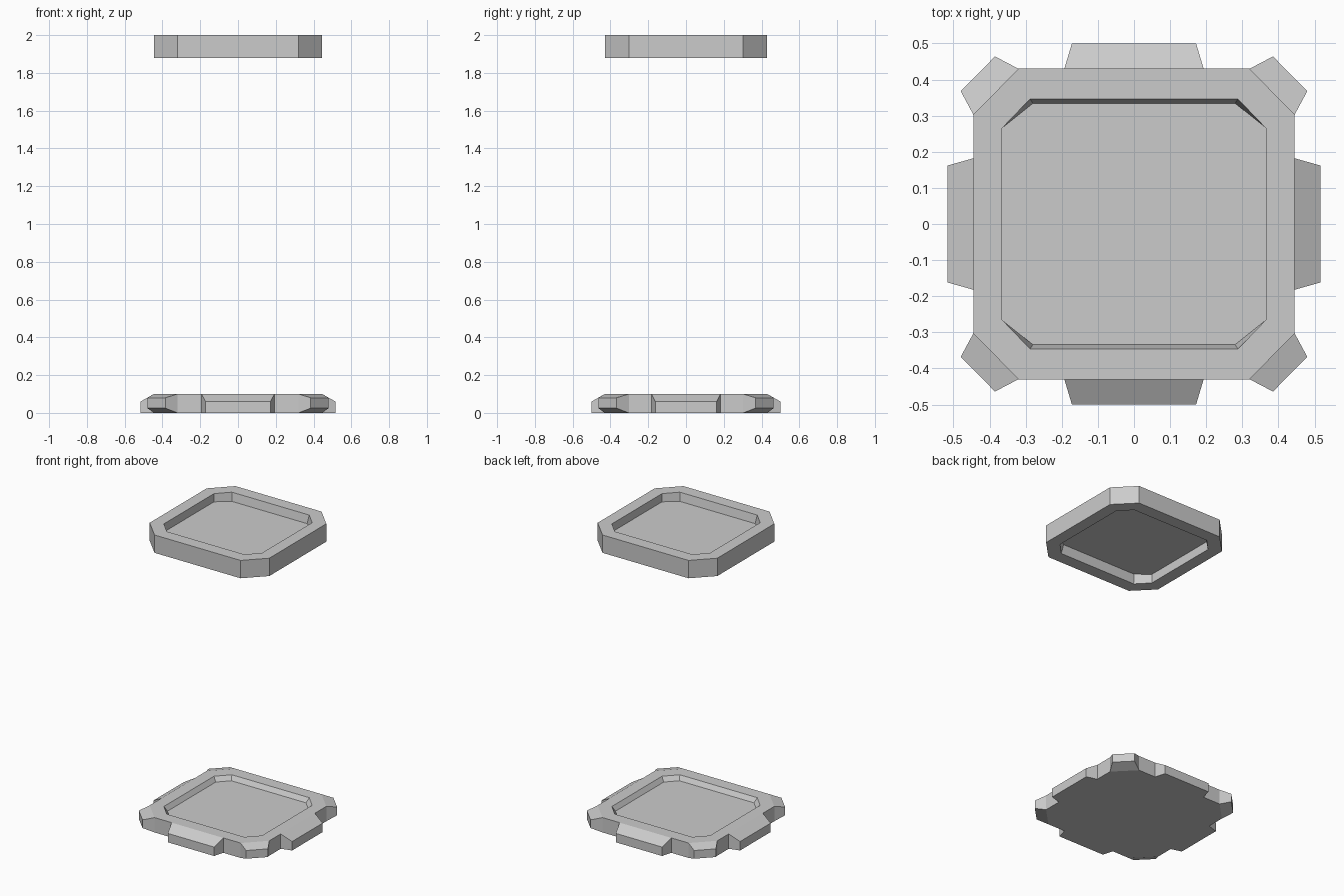
import bpy, bmesh
from math import copysign

cube = bpy.data.objects.get("Cube")
if cube:
    bpy.data.objects.remove(cube)

grey = bpy.data.materials.new("light_grey")
grey.use_nodes = True
GREY = (0.6, 0.6, 0.6, 1)
grey.diffuse_color = GREY
grey.node_tree.nodes["Principled BSDF"].inputs["Base Color"].default_value = GREY


def octagon(x, y, cx, cy):
    """Chamfered rectangle: half sizes x, y and corner points cx, cy."""
    return [(x, -cy), (x, cy), (cx, y), (-cx, y),
            (-x, cy), (-x, -cy), (-cx, -y), (cx, -y)]


def loft(name, sections):
    """Join equal rings of (outline, z) from bottom to top and cap both ends."""
    bm = bmesh.new()
    rings = [[bm.verts.new((x, y, z)) for x, y in pts] for pts, z in sections]
    for low, high in zip(rings, rings[1:]):
        for i in range(len(low)):
            j = (i + 1) % len(low)
            bm.faces.new((low[i], low[j], high[j], high[i]))
    bm.faces.new(rings[0][::-1])
    bm.faces.new(rings[-1])
    finish(name, bm)


def block(name, bottom, top):
    """Solid between two four-point loops of 3D points."""
    bm = bmesh.new()
    a = [bm.verts.new(p) for p in bottom]
    b = [bm.verts.new(p) for p in top]
    bm.faces.new(a[::-1])
    bm.faces.new(b)
    for i in range(4):
        j = (i + 1) % 4
        bm.faces.new((a[i], a[j], b[j], b[i]))
    finish(name, bm)


def finish(name, bm):
    bmesh.ops.recalc_face_normals(bm, faces=bm.faces)
    mesh = bpy.data.meshes.new(name)
    bm.to_mesh(mesh)
    bm.free()
    mesh.materials.append(grey)
    bpy.context.collection.objects.link(bpy.data.objects.new(name, mesh))


outer = octagon(0.445, 0.43, 0.32, 0.303)
rim = octagon(0.365, 0.346, 0.288, 0.266)
floor = octagon(0.365, 0.334, 0.28, 0.266)
base_floor = octagon(0.345, 0.326, 0.278, 0.256)

# Floating upper plate, recessed above and below
loft("upper_plate", [(floor, 1.94), (rim, 1.88), (outer, 1.88),
                     (outer, 2.0), (rim, 2.0), (floor, 1.945)])

# Base plate with a shallow recess
loft("base_plate", [(outer, 0), (outer, 0.1), (rim, 0.1), (base_floor, 0.07)])


# Sloped tabs on the four sides
def side_tab(name, place, edge, tip, wide, narrow):
    bottom = [(edge, -wide, 0), (tip, -narrow, 0), (tip, narrow, 0), (edge, wide, 0)]
    top = [(u, v, 0.1 if u == edge else 0.06) for u, v, _ in bottom]
    block(name, [place(*p) for p in bottom], [place(*p) for p in top])


for s, x_name, y_name in ((1, "left", "back"), (-1, "right", "front")):
    side_tab(x_name + "_tab", lambda u, v, z: (s * u, v, z), 0.445, 0.516, 0.182, 0.162)
    side_tab(y_name + "_tab", lambda u, v, z: (v, s * u, z), 0.43, 0.5, 0.193, 0.172)

# Wedge feet on the four chamfered corners
foot = [(0.32, 0.43), (0.385, 0.464), (0.48, 0.368), (0.445, 0.303)]
for sx, side in ((1, "left"), (-1, "right")):
    for sy, end in ((1, "back"), (-1, "front")):
        pts = [(sx * x, sy * y) for x, y in foot]
        block(f"{end}_{side}_foot",
              [(*p, z) for p, z in zip(pts, (0, 0.025, 0.025, 0))],
              [(*p, z) for p, z in zip(pts, (0.1, 0.08, 0.08, 0.1))])
